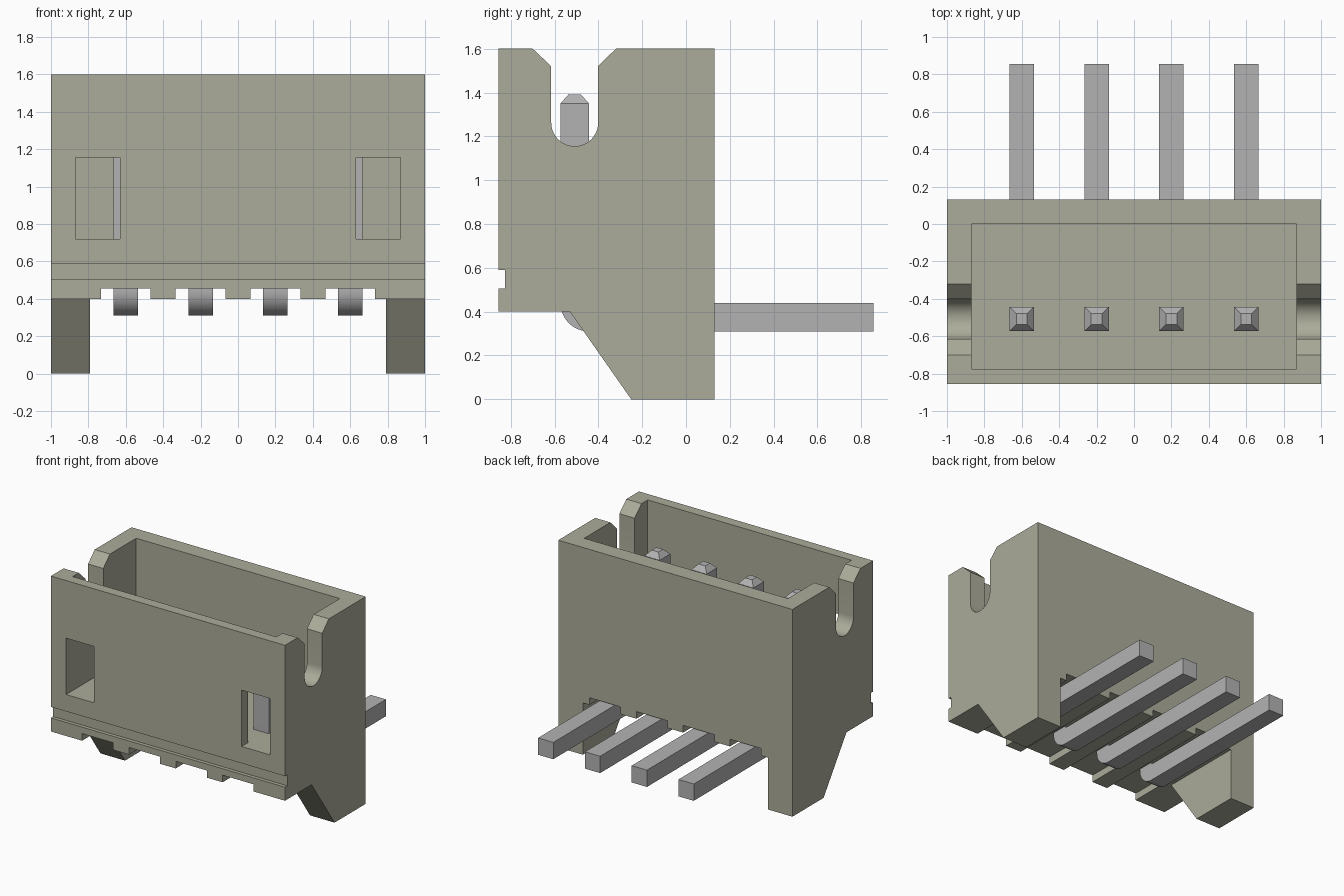
import bpy, bmesh, math
from mathutils import Matrix, Vector

old = bpy.data.objects.get("Cube")
if old:
    bpy.data.objects.remove(old, do_unlink=True)


def make_material(name, colour):
    mat = bpy.data.materials.new(name)
    mat.use_nodes = True
    mat.diffuse_color = colour
    mat.node_tree.nodes["Principled BSDF"].inputs["Base Color"].default_value = colour
    return mat


ivory = make_material("ivory plastic", (0.41, 0.41, 0.325, 1))
metal = make_material("grey metal", (0.45, 0.45, 0.45, 1))


def finish(bm, name, mat):
    bmesh.ops.recalc_face_normals(bm, faces=bm.faces)
    mesh = bpy.data.meshes.new(name)
    bm.to_mesh(mesh)
    bm.free()
    obj = bpy.data.objects.new(name, mesh)
    bpy.context.collection.objects.link(obj)
    mesh.materials.append(mat)
    return obj


def extrude_profile(profile, x0, x1):
    """Extrude a (y, z) outline along x."""
    bm = bmesh.new()
    face = bm.faces.new([bm.verts.new((x0, y, z)) for y, z in profile])
    ext = bmesh.ops.extrude_face_region(bm, geom=[face])["geom"]
    verts = [v for v in ext if isinstance(v, bmesh.types.BMVert)]
    bmesh.ops.translate(bm, verts=verts, vec=(x1 - x0, 0, 0))
    return bm


def arc(cy, cz, r, start, end, steps):
    angles = [math.radians(start + (end - start) * i / steps) for i in range(steps + 1)]
    return [(cy + r * math.cos(a), cz + r * math.sin(a)) for a in angles]


def smooth(obj):
    bpy.ops.object.select_all(action="DESELECT")
    obj.select_set(True)
    bpy.context.view_layer.objects.active = obj
    bpy.ops.object.shade_smooth_by_angle(angle=math.radians(30))


FRONT, BACK, TOP, BASE = -0.855, 0.13, 1.6, 0.4
PIN_Y, PIN_W = -0.508, 0.13
SLOT_R = 0.107
PIN_XS = [-0.6, -0.2, 0.2, 0.6]

# Housing outline: groove, rounded side slot and slanted feet
outline = [(FRONT, BASE), (FRONT, 0.505), (FRONT + 0.028, 0.505), (FRONT + 0.028, 0.59),
           (FRONT, 0.59), (FRONT, TOP), (-0.7, TOP), (PIN_Y - SLOT_R, 1.52)]
outline += arc(PIN_Y, 1.262, SLOT_R, 180, 360, 20)
outline += [(PIN_Y + SLOT_R, 1.52), (-0.32, TOP), (BACK, TOP), (BACK, 0),
            (-0.25, 0), (-0.53, BASE)]
housing = finish(extrude_profile(outline, -1, 1), "housing", ivory)


def cut(obj, low, high):
    """Subtract the box between two corners."""
    low, high = Vector(low), Vector(high)
    bm = bmesh.new()
    bmesh.ops.create_cube(bm, size=1, matrix=Matrix.Translation((low + high) / 2)
                          @ Matrix.Diagonal((high - low).to_4d()))
    cutter = finish(bm, "cutter", ivory)
    cutter.hide_render = True
    mod = obj.modifiers.new("cut", "BOOLEAN")
    mod.operation, mod.solver, mod.object = "DIFFERENCE", "EXACT", cutter
    bpy.context.view_layer.objects.active = obj
    bpy.ops.object.modifier_apply(modifier=mod.name)
    bpy.data.objects.remove(cutter, do_unlink=True)


# Cavity, gap between the feet, underside channels and front windows
cut(housing, (-0.87, -0.775, 0.72), (0.87, 0.0, 2))
cut(housing, (-0.79, -1, -0.5), (0.79, 1, BASE))
for x in PIN_XS:
    cut(housing, (x - 0.133, -1, 0.3), (x + 0.133, 1, 0.455))
for side in (-1, 1):
    xs = sorted((side * 0.63, side * 0.87))
    cut(housing, (xs[0], -1, 0.72), (xs[1], -0.7, 1.155))
smooth(housing)

# Bent pins with tapered tips
y0, y1 = PIN_Y - PIN_W / 2, PIN_Y + PIN_W / 2
bend = arc(y0 + PIN_W, 0.31 + PIN_W, PIN_W, 180, 270, 12)
pin_outline = [(y1, 1.35), (y0, 1.35)] + bend + [(0.855, 0.31), (0.855, 0.44), (y1, 0.44)]
for i, x in enumerate(PIN_XS):
    bm = extrude_profile(pin_outline, x - PIN_W / 2, x + PIN_W / 2)
    bm.faces.ensure_lookup_table()
    top = next(f for f in bm.faces if all(v.co.z > 1.34 for v in f.verts))
    tip = bmesh.ops.extrude_discrete_faces(bm, faces=[top])["faces"][0]
    centre = tip.calc_center_median()
    for v in tip.verts:
        v.co = centre + (v.co - centre) * 0.45 + Vector((0, 0, 0.04))
    smooth(finish(bm, f"pin_{i + 1}", metal))
